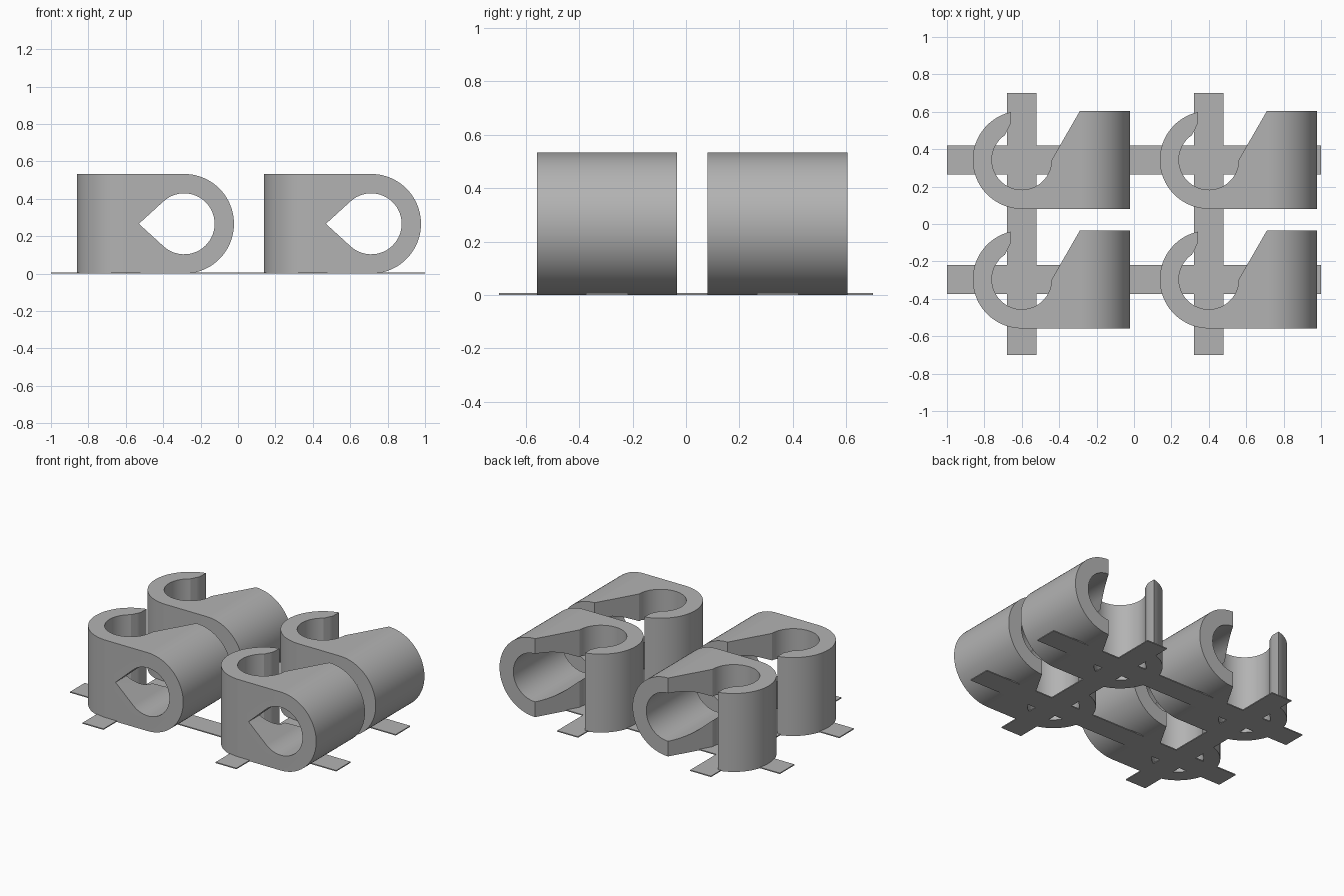
import bpy
import bmesh
from math import sin, cos, radians, degrees, acos
from mathutils import Vector

cube = bpy.data.objects.get("Cube")
if cube:
    bpy.data.objects.remove(cube)

grey = bpy.data.materials.new("plain grey")
grey.use_nodes = True
COLOUR = (0.45, 0.45, 0.45, 1)
grey.diffuse_color = COLOUR
grey.node_tree.nodes["Principled BSDF"].inputs["Base Color"].default_value = COLOUR

HEIGHT = 0.533
HOOK = (-0.6, 0.343)               # upright hook centre, in x and y
BARREL = (-0.288, HEIGHT / 2)      # lying barrel centre, in x and z
OUTER, INNER = 0.262, 0.16


def arc(centre, radius, start, end, steps=40):
    angles = [radians(start + (end - start) * i / steps) for i in range(steps + 1)]
    return [(centre[0] + radius * cos(a), centre[1] + radius * sin(a)) for a in angles]


def prism(name, profile, low, high, along="z"):
    """Extrude a 2D profile along z, or an x-z profile along y."""
    def place(p, d):
        return (p[0], p[1], d) if along == "z" else (p[0], d, p[1])
    bm = bmesh.new()
    face = bm.faces.new([bm.verts.new(place(p, low)) for p in profile])
    grown = bmesh.ops.extrude_face_region(bm, geom=[face])["geom"]
    move = Vector(place((0, 0), high - low))
    bmesh.ops.translate(bm, vec=move, verts=[v for v in grown if isinstance(v, bmesh.types.BMVert)])
    bmesh.ops.recalc_face_normals(bm, faces=bm.faces)
    mesh = bpy.data.meshes.new(name)
    bm.to_mesh(mesh)
    bm.free()
    mesh.materials.append(grey)
    ob = bpy.data.objects.new(name, mesh)
    bpy.context.collection.objects.link(ob)
    return ob


def boolean(ob, cutter, operation):
    mod = ob.modifiers.new(operation.lower(), "BOOLEAN")
    mod.object, mod.operation, mod.solver = cutter, operation, "EXACT"


# Plan of the clip: open hook running into a block with a slanted mouth
back = HOOK[1] + OUTER
plan = arc(HOOK, OUTER, 103, 270)
plan += [(0.1, HOOK[1] - OUTER), (0.1, back), (-0.289, back)]
plan += arc(HOOK, INNER, 0, -236)
plan += [(-0.672, 0.51), (-0.66, 0.535)]
clip = prism("clip_front_right", plan, -0.1, 0.7)

# Side outline that rounds the block into a barrel
outline = [(-1, HEIGHT), (-1, 0)] + arc(BARREL, HEIGHT / 2, -90, 90)
rounding = prism("barrel_outline", outline, -0.2, 0.8, "y")

# Teardrop bore through the barrel
bore_radius, tip = 0.163, 0.242
tangent = 180 - degrees(acos(bore_radius / tip))
teardrop = arc(BARREL, bore_radius, -tangent, tangent)
teardrop.append((BARREL[0] - tip, BARREL[1]))
bore = prism("teardrop_bore", teardrop, -0.2, 0.8, "y")

boolean(clip, rounding, "INTERSECT")
boolean(clip, bore, "DIFFERENCE")

# Bake the cuts and drop the cutters
graph = bpy.context.evaluated_depsgraph_get()
clip_mesh = bpy.data.meshes.new_from_object(clip.evaluated_get(graph))
clip.modifiers.clear()
clip.data = clip_mesh
for helper in (rounding, bore):
    bpy.data.objects.remove(helper)

bpy.ops.object.select_all(action="DESELECT")
clip.select_set(True)
bpy.context.view_layer.objects.active = clip
bpy.ops.object.shade_smooth_by_angle(angle=radians(25))

# Four clips in a two by two layout
STEP = (1.0, -0.639)
for name, i, j in (("clip_front_left", 1, 1), ("clip_back_left", 1, 0), ("clip_back_right", 0, 0)):
    copy = clip.copy()
    copy.name = name
    copy.location = (i * STEP[0], j * STEP[1], 0)
    bpy.context.collection.objects.link(copy)
clip.location.y = STEP[1]
for ob in [o for o in bpy.context.collection.objects if o.name.startswith("clip")]:
    ob.modifiers.new("even_shading", "WEIGHTED_NORMAL").keep_sharp = True


# Thin crossing strips that tie the clips together
def strip(name, x0, x1, y0, y1):
    prism(name, [(x0, y0), (x1, y0), (x1, y1), (x0, y1)], 0, 0.007)


HALF = 0.078
for side, i in (("right", 0), ("left", 1)):
    x = HOOK[0] + i * STEP[0]
    strip("long_strip_" + side, x - HALF, x + HALF, -0.7, 0.7)
for side, j in (("back", 0), ("front", 1)):
    y = HOOK[1] + j * STEP[1]
    strip("cross_strip_" + side, -1, 1, y - HALF, y + HALF)
